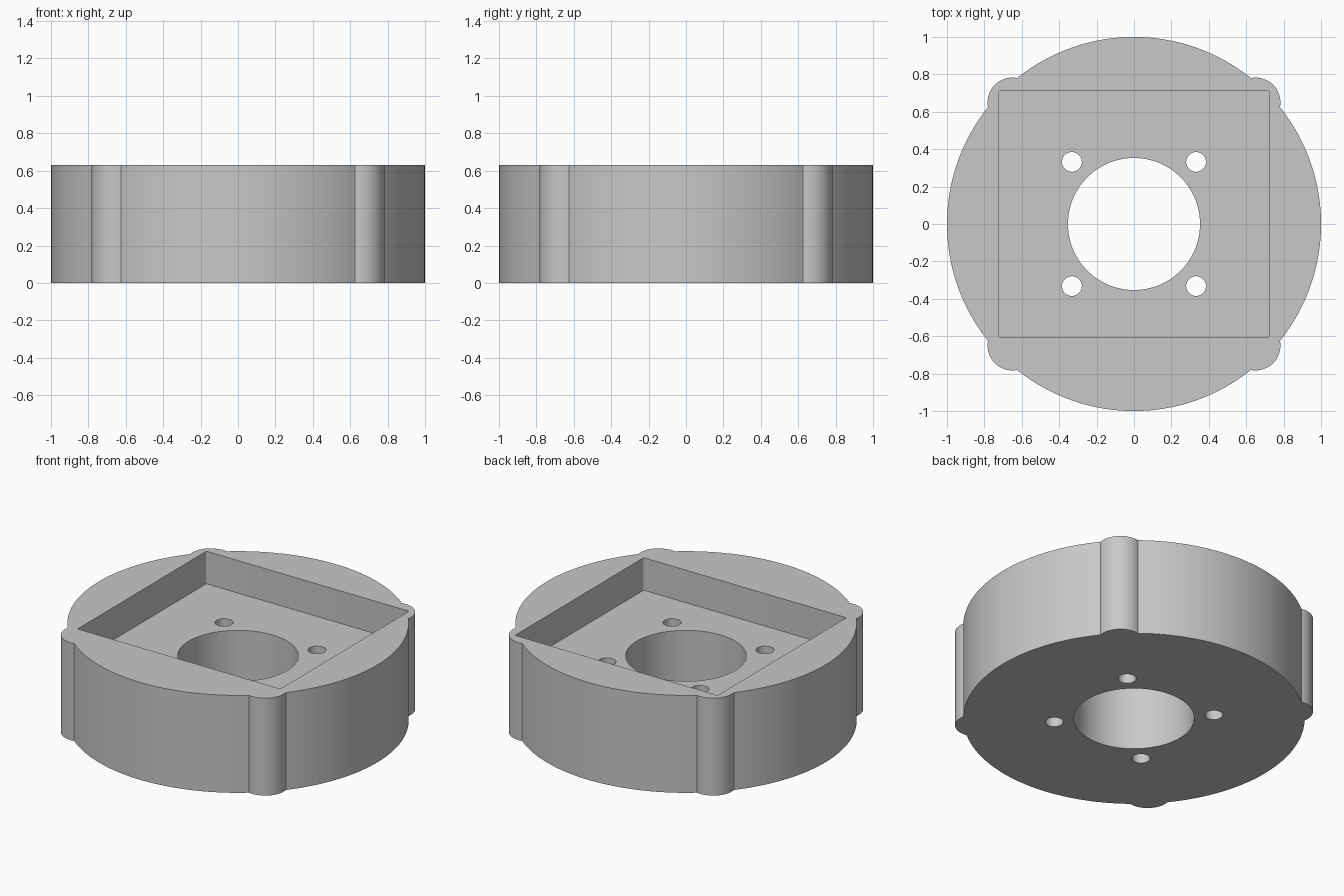
import bpy, bmesh
from math import cos, sin, acos, hypot, pi, radians

default = bpy.data.objects.get("Cube")
if default:
    bpy.data.objects.remove(default, do_unlink=True)

HEIGHT = 0.63
FLOOR = 0.42        # pocket floor level
LOBE_AT = 0.65      # lobe centre along x and y
LOBE_R = 0.133

grey = bpy.data.materials.new("light grey")
grey.use_nodes = True
colour = (0.58, 0.58, 0.58, 1)
grey.diffuse_color = colour
grey.node_tree.nodes["Principled BSDF"].inputs["Base Color"].default_value = colour


def arc(cx, cy, r, start, end, steps):
    return [(cx + r * cos(start + (end - start) * i / steps),
             cy + r * sin(start + (end - start) * i / steps))
            for i in range(steps)]


def prism(name, outline, z0, z1):
    """Extrude a closed outline between two heights."""
    bm = bmesh.new()
    base = bm.faces.new([bm.verts.new((x, y, z0)) for x, y in outline])
    top = bmesh.ops.extrude_face_region(bm, geom=[base])["geom"]
    bmesh.ops.translate(bm, vec=(0, 0, z1 - z0),
                        verts=[v for v in top if isinstance(v, bmesh.types.BMVert)])
    bmesh.ops.recalc_face_normals(bm, faces=bm.faces)
    mesh = bpy.data.meshes.new(name)
    bm.to_mesh(mesh)
    bm.free()
    obj = bpy.data.objects.new(name, mesh)
    bpy.context.collection.objects.link(obj)
    mesh.materials.append(grey)
    return obj


def cut(target, cutter):
    bpy.context.view_layer.objects.active = target
    mod = target.modifiers.new("cut", "BOOLEAN")
    mod.operation = "DIFFERENCE"
    mod.solver = "EXACT"
    mod.object = cutter
    bpy.ops.object.modifier_apply(modifier=mod.name)
    bpy.data.objects.remove(cutter, do_unlink=True)


# Round body with a rounded lobe at each diagonal
dist = hypot(LOBE_AT, LOBE_AT)
disc_half = acos((1 + dist**2 - LOBE_R**2) / (2 * dist))
lobe_half = acos((1 - dist**2 - LOBE_R**2) / (2 * dist * LOBE_R))
outline = []
for k in range(4):
    mid = pi / 4 + k * pi / 2
    outline += arc(dist * cos(mid), dist * sin(mid), LOBE_R,
                   mid - lobe_half, mid + lobe_half, 20)
    outline += arc(0, 0, 1, mid + disc_half, mid + pi / 2 - disc_half, 32)
body = prism("mount_body", outline, 0, HEIGHT)

# Rectangular pocket, set slightly toward the back, with tiny corner radii
left, right, front, back, r = -0.725, 0.725, -0.603, 0.712, 0.008
corners = [(right - r, back - r), (left + r, back - r),
           (left + r, front + r), (right - r, front + r)]
pocket = []
for k, (x, y) in enumerate(corners):
    pocket += arc(x, y, r, k * pi / 2, (k + 1) * pi / 2, 4)
    pocket.append((x + r * cos((k + 1) * pi / 2), y + r * sin((k + 1) * pi / 2)))
cut(body, prism("pocket_cutter", pocket, FLOOR, HEIGHT + 0.2))

# Central bore and four screw holes
cut(body, prism("bore_cutter", arc(0, 0, 0.353, 0, 2 * pi, 96), -0.2, HEIGHT + 0.2))
for sx in (-1, 1):
    for sy in (-1, 1):
        hole = arc(sx * 0.332, sy * 0.332, 0.053, 0, 2 * pi, 40)
        cut(body, prism("screw_cutter", hole, -0.2, HEIGHT + 0.2))

# Smooth curved walls, crisp rims
bpy.ops.object.select_all(action="DESELECT")
body.select_set(True)
bpy.context.view_layer.objects.active = body
bpy.ops.object.shade_smooth_by_angle(angle=radians(30))
